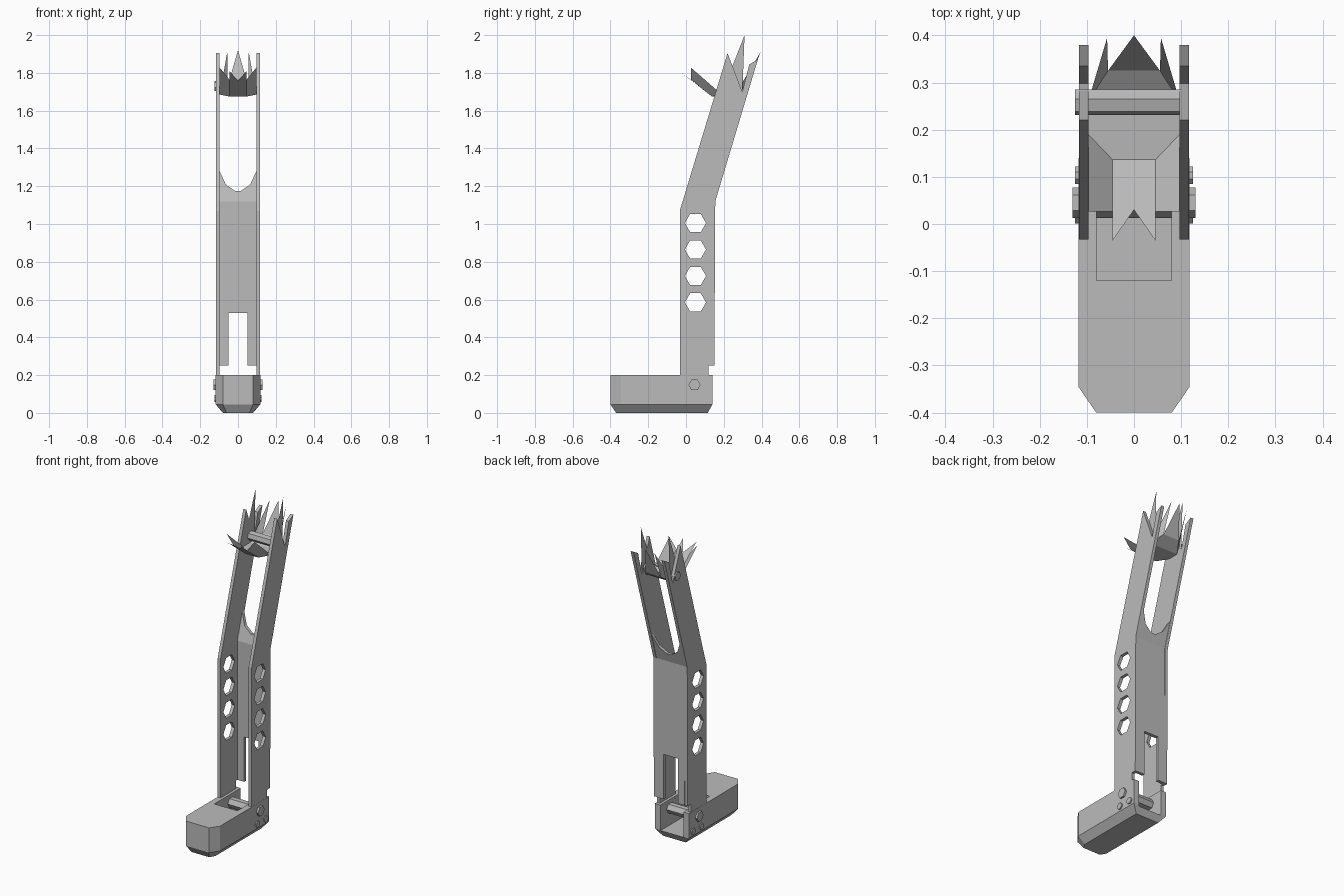
import bpy, bmesh, math
from mathutils import Vector

cube = bpy.data.objects.get("Cube")
if cube:
    bpy.data.objects.remove(cube, do_unlink=True)

grey = bpy.data.materials.new("plain grey")
grey.use_nodes = True
colour = (0.5, 0.5, 0.5, 1)
grey.diffuse_color = colour
grey.node_tree.nodes["Principled BSDF"].inputs["Base Color"].default_value = colour


def make(name, bm):
    bmesh.ops.recalc_face_normals(bm, faces=bm.faces)
    mesh = bpy.data.meshes.new(name)
    bm.to_mesh(mesh)
    bm.free()
    mesh.materials.append(grey)
    obj = bpy.data.objects.new(name, mesh)
    bpy.context.collection.objects.link(obj)
    return obj


def loft(name, rings):
    """Closed solid through rings of equal point count."""
    bm = bmesh.new()
    loops = [[bm.verts.new(p) for p in ring] for ring in rings]
    n = len(loops[0])
    for a, b in zip(loops, loops[1:]):
        for i in range(n):
            j = (i + 1) % n
            bm.faces.new((a[i], a[j], b[j], b[i]))
    bm.faces.new(loops[0])
    bm.faces.new(loops[-1])
    return make(name, bm)


def side_prism(name, profile, x0, x1):
    """Extrude a (y, z) profile along x."""
    return loft(name, [[(x, y, z) for y, z in profile] for x in (x0, x1)])


def polygon(y, z, r, sides=6, turn=0.0):
    return [(y + r * math.cos(turn + math.tau * i / sides),
             z + r * math.sin(turn + math.tau * i / sides)) for i in range(sides)]


def cut(obj, cutter):
    mod = obj.modifiers.new("cut", 'BOOLEAN')
    mod.object, mod.operation, mod.solver = cutter, 'DIFFERENCE', 'EXACT'
    bpy.context.view_layer.objects.active = obj
    bpy.ops.object.modifier_apply(modifier=mod.name)
    bpy.data.objects.remove(cutter, do_unlink=True)


def mirrored(half):
    return half + [(-x, b) for x, b in reversed(half)]


# Base block with chamfered nose and underside, and a pocket open at the back
def base_ring(z, half):
    return [(x, y, z) for x, y in mirrored(half)]


rim = [(0.08, -0.4), (0.118, -0.345), (0.118, 0.14)]
base = loft("base", [base_ring(0, [(0.06, -0.37), (0.08, -0.335), (0.08, 0.115)]),
                     base_ring(0.045, rim), base_ring(0.2, rim)])
cut(base, side_prism("pocket_cutter",
                     [(-0.12, 0.04), (0.3, 0.04), (0.3, 0.3), (-0.12, 0.3)], -0.08, 0.08))

# Side plates: straight column, leaning upper arm, notched tip, hexagonal holes
plate = [(-0.033, 0.2), (0.12, 0.2), (0.12, 0.25), (0.15, 0.25), (0.155, 1.12),
         (0.38, 1.87), (0.335, 1.845), (0.298, 1.70), (0.22, 1.905), (-0.033, 1.07)]
for side, s in (("left", 1), ("right", -1)):
    wall = side_prism(side + "_side_plate", plate, s * 0.097, s * 0.117)
    for i in range(4):
        cut(wall, side_prism("hole_cutter", polygon(0.05, 0.585 + 0.14 * i, 0.056), -0.2, 0.2))


# Back panel between the plates: slotted below, arched above the bend
def panel(name, half):
    def layer(depth):
        return [(x, 0.152 + 0.3 * max(0, z - 1.12) - depth, z) for x, z in mirrored(half)]
    return loft(name, [layer(0), layer(0.02)])


panel("back_panel", [(0.05, 0.53), (0.05, 0.25), (0.097, 0.25), (0.097, 1.12)])
panel("back_panel_arch", [(0.097, 1.12), (0.097, 1.28), (0.065, 1.21), (0.015, 1.175)])

# Hinge pin, side studs and the upper cross bar
side_prism("hinge_pin", polygon(0.045, 0.148, 0.032), -0.13, 0.13)
for s in (1, -1):
    for y in (0.02, 0.103):
        side_prism("side_stud", polygon(y, 0.075, 0.02, 8, math.pi / 8), s * 0.116, s * 0.125)
side_prism("cross_bar", polygon(0.258, 1.73, 0.028, 6, 0.25), -0.125, 0.1)


# Crown of thin sheets: floor, front tongue with wings, and rear spikes
def sheet(name, *faces):
    bm = bmesh.new()
    for face in faces:
        bm.faces.new([bm.verts.new(Vector(p)) for p in face])
    bmesh.ops.remove_doubles(bm, verts=bm.verts, dist=0.0005)
    return make(name, bm)


inner, outer = (0.046, 0.137, 1.675), (0.097, 0.19, 1.685)
rear, rear_top = (0.097, 0.26, 1.685), (0.055, 0.325, 1.73)


def flip(p):
    return (-p[0], p[1], p[2])


sheet("crown_floor", [inner, outer, rear, flip(rear), flip(outer), flip(inner)],
      [rear, rear_top, flip(rear_top), flip(rear)])
tip = (0.046, -0.036, 1.81)
sheet("front_tongue", [inner, tip, (0, 0.03, 1.76), flip(tip), flip(inner)])
sheet("rear_spike", [rear_top, (0, 0.4, 1.92), flip(rear_top)])
for side, side_map in (("left", lambda p: p), ("right", flip)):
    wing = [inner, outer, (0.097, 0.026, 1.828), (0.046, 0.026, 1.765)]
    diagonal = [rear, rear_top, (0.057, 0.395, 1.91)]
    upright = [(0.096, 0.2, 1.72), (0.096, 0.298, 1.69), (0.096, 0.31, 2.0)]
    for part, pts in (("tongue_wing", wing), ("diagonal_spike", diagonal),
                      ("upright_spike", upright)):
        sheet(side + "_" + part, [side_map(p) for p in pts])
